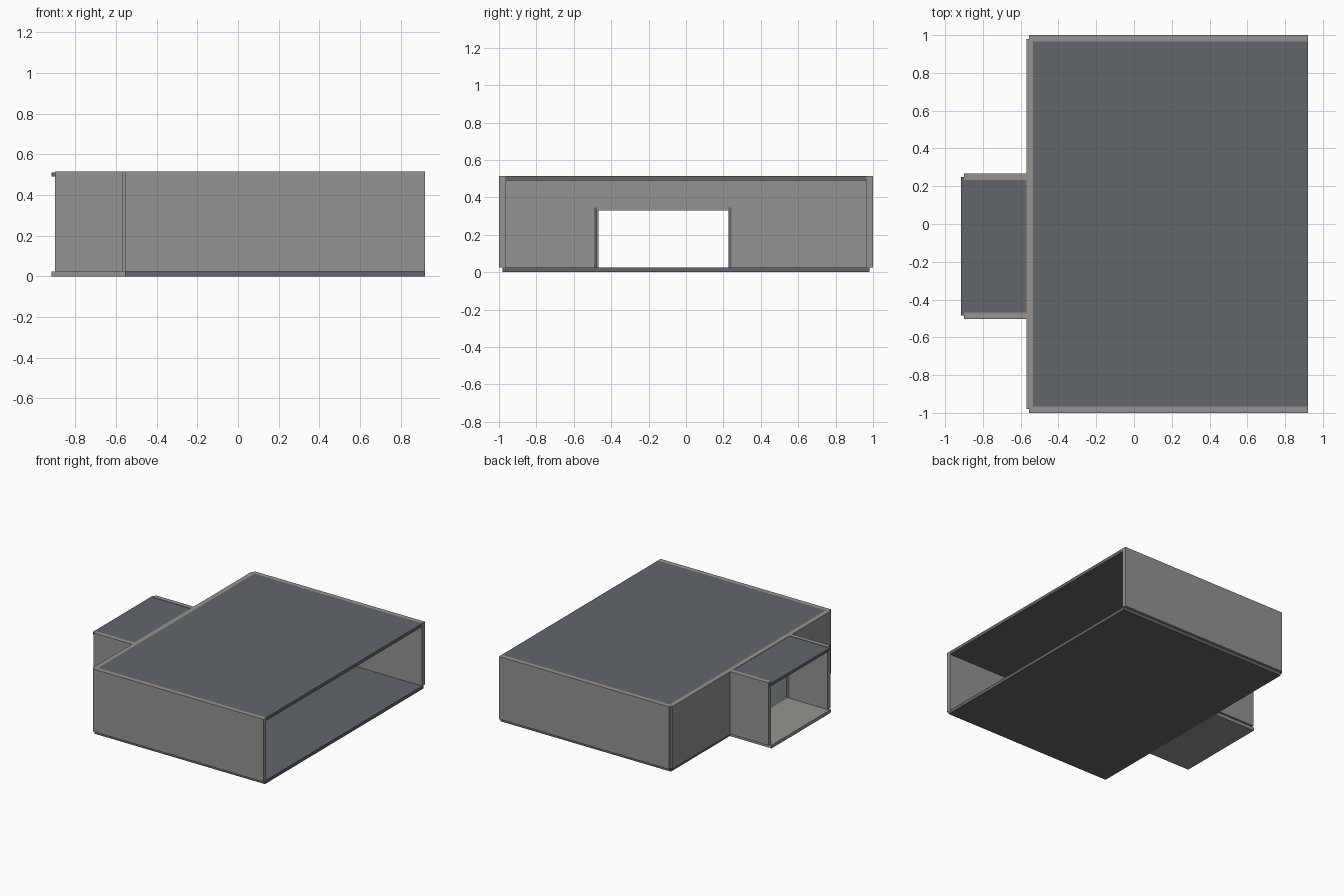
import bpy

cube = bpy.data.objects.get("Cube")
if cube:
    bpy.data.objects.remove(cube, do_unlink=True)


def material(name, color):
    m = bpy.data.materials.new(name)
    m.use_nodes = True
    m.diffuse_color = color
    m.node_tree.nodes["Principled BSDF"].inputs["Base Color"].default_value = color
    return m


plaster = material("warm_grey_plaster", (0.30, 0.295, 0.282, 1))
slate = material("dark_slate", (0.122, 0.135, 0.146, 1))


def box(name, xs, ys, zs, mat):
    """Axis-aligned box given by its extents."""
    bpy.ops.mesh.primitive_cube_add(size=1)
    ob = bpy.context.object
    ob.name = name
    spans = (xs, ys, zs)
    ob.location = [(a + b) / 2 for a, b in spans]
    ob.scale = [b - a for a, b in spans]
    bpy.ops.object.transform_apply(location=False, rotation=False, scale=True)
    ob.data.materials.append(mat)
    return ob


FLOOR, CEILING, TOP = 0.025, 0.49, 0.515
FRONT_X, BACK_X, INNER_X = 0.92, -0.57, -0.535
ANNEX_X, EDGE_X = -0.9, -0.917
DOOR_Y = (-0.475, 0.226)
DOOR_TOP = 0.33

# Main hall slabs and side walls
box("hall_floor", (-0.555, FRONT_X), (-0.98, 0.98), (0, FLOOR), slate)
box("hall_roof", (INNER_X, FRONT_X), (-0.965, 0.965), (CEILING, TOP), slate)
for side, s in (("right", -1), ("left", 1)):
    box(f"hall_{side}_wall", (-0.555, FRONT_X), sorted((s, s * 0.965)),
        (FLOOR, TOP), plaster)

# Rear wall of the hall, built around the doorway
rear = (BACK_X, INNER_X)
box("rear_wall_right", rear, (-0.98, -0.493), (FLOOR, TOP), plaster)
box("rear_wall_left", rear, (0.243, 0.98), (FLOOR, TOP), plaster)
box("rear_wall_above_door", rear, (-0.493, 0.243), (0.347, TOP), plaster)

# Door frame
frame = (BACK_X, INNER_X + 0.003)
box("door_jamb_right", frame, (-0.493, DOOR_Y[0]), (FLOOR, 0.347), slate)
box("door_jamb_left", frame, (DOOR_Y[1], 0.243), (FLOOR, 0.347), slate)
box("door_lintel", frame, DOOR_Y, (DOOR_TOP, 0.347), plaster)

# Open-ended annex
box("annex_floor", (EDGE_X, -0.555), (-0.485, 0.25), (0, FLOOR), plaster)
box("annex_roof", (EDGE_X, BACK_X), (-0.485, 0.25), (CEILING, TOP - 0.003), slate)
box("annex_right_wall", (ANNEX_X, BACK_X), (-0.502, -0.468), (FLOOR, TOP), plaster)
box("annex_left_wall", (ANNEX_X, BACK_X), (0.232, 0.267), (FLOOR, TOP), plaster)
